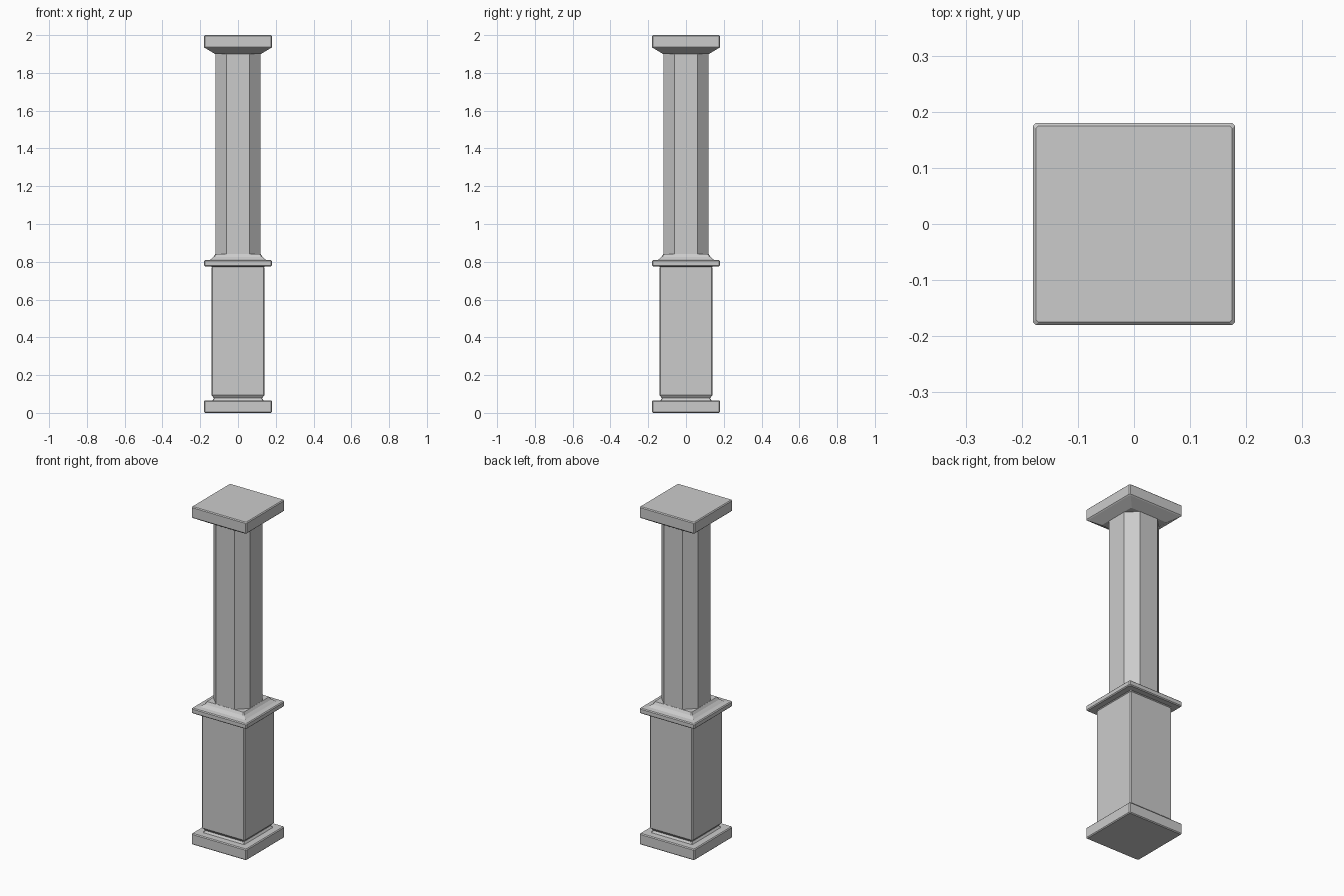
import bpy

if "Cube" in bpy.data.objects:
    bpy.data.objects.remove(bpy.data.objects["Cube"])


def ring(h, c):
    """Square of half-width h with corners cut back by c."""
    k = h - c
    return [(h, -k), (h, k), (k, h), (-k, h), (-h, k), (-h, -k), (-k, -h), (k, -h)]


def loft(name, profile, cut, caps=True):
    """Stack corner-cut squares given as (half-width, height)."""
    verts = [(x, y, z) for h, z in profile for x, y in ring(h, cut)]
    n = len(profile)
    faces = [(8 * i + j, 8 * i + (j + 1) % 8, 8 * i + 8 + (j + 1) % 8, 8 * i + 8 + j)
             for i in range(n - 1) for j in range(8)]
    if caps:
        faces += [tuple(range(7, -1, -1)), tuple(range(8 * n - 8, 8 * n))]
    mesh = bpy.data.meshes.new(name)
    mesh.from_pydata(verts, [], faces)
    mesh.update()
    obj = bpy.data.objects.new(name, mesh)
    bpy.context.collection.objects.link(obj)
    return obj


# Square pedestal: plinth, recessed neck, block, ledge and sloped skirt
loft("pedestal", [
    (0.175, 0.0), (0.18, 0.005), (0.18, 0.061), (0.175, 0.066),
    (0.136, 0.066), (0.128, 0.078), (0.14, 0.094),
    (0.14, 0.767), (0.137, 0.772), (0.142, 0.776),
    (0.175, 0.776), (0.18, 0.781), (0.18, 0.803), (0.175, 0.808),
    (0.147, 0.811), (0.13, 0.825), (0.121, 0.84)], 0.005)

# Eight-sided shaft, open where it meets the pedestal and capital
loft("shaft", [(0.12, 0.84), (0.12, 1.9)], 0.06, caps=False)

# Capital: flared underside and square slab
loft("capital", [
    (0.121, 1.9), (0.175, 1.932), (0.18, 1.937),
    (0.18, 1.995), (0.175, 2.0)], 0.005)
